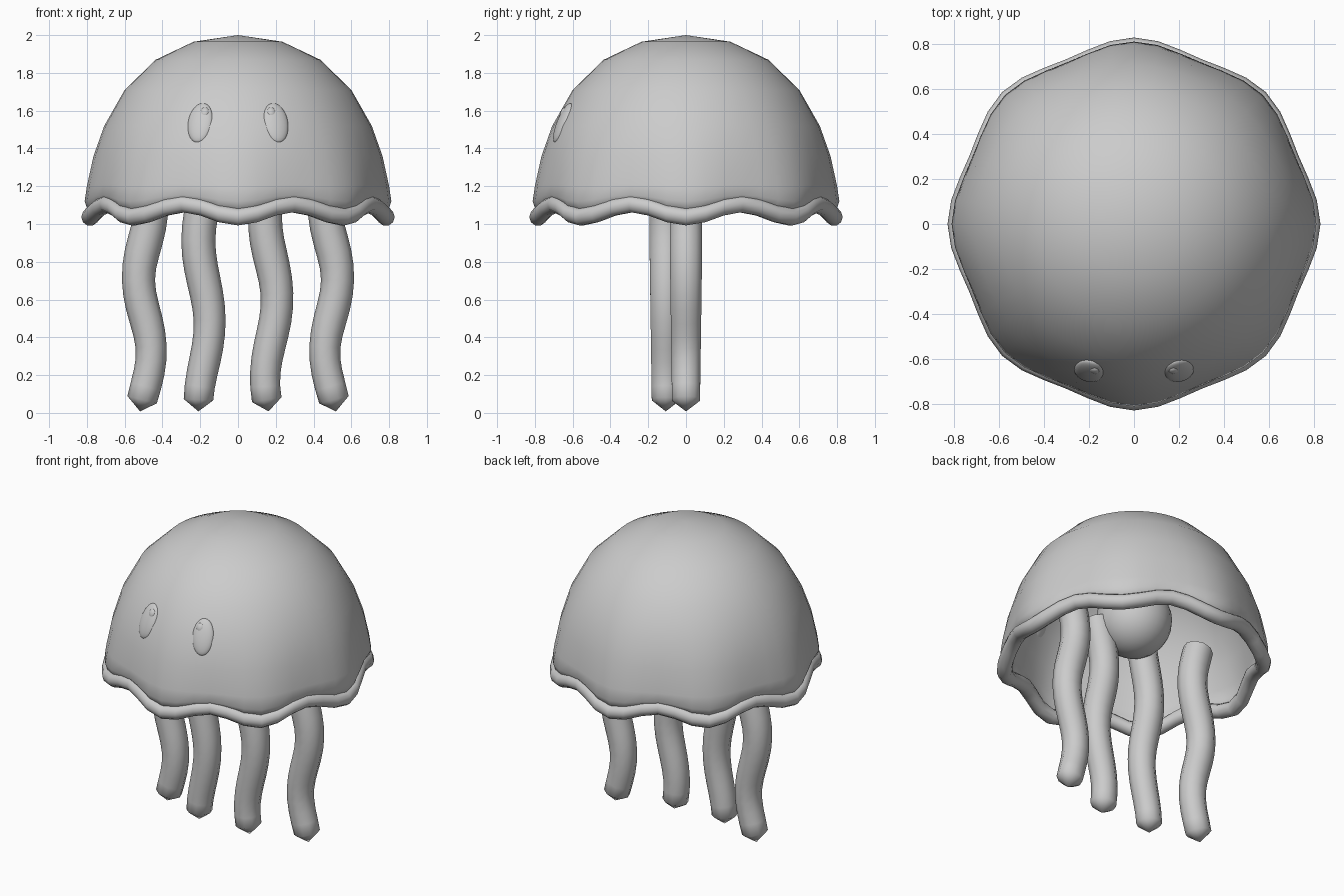
import bpy, bmesh, math
from mathutils import Vector, Matrix

cube = bpy.data.objects.get("Cube")
if cube:
    bpy.data.objects.remove(cube, do_unlink=True)

# One soft grey for the whole body
grey = bpy.data.materials.new("plain grey")
grey.use_nodes = True
colour = (0.6, 0.6, 0.6, 1)
grey.diffuse_color = colour
grey.node_tree.nodes["Principled BSDF"].inputs["Base Color"].default_value = colour

SEGMENTS = 48
LOBES = 8


def finish(bm, name):
    bmesh.ops.recalc_face_normals(bm, faces=bm.faces)
    for f in bm.faces:
        f.smooth = True
    mesh = bpy.data.meshes.new(name)
    bm.to_mesh(mesh)
    bm.free()
    mesh.materials.append(grey)
    obj = bpy.data.objects.new(name, mesh)
    bpy.context.collection.objects.link(obj)
    return obj


def bridge(bm, a, b):
    n = len(a)
    for i in range(n):
        bm.faces.new((a[i], a[(i + 1) % n], b[(i + 1) % n], b[i]))


def fan(bm, ring, tip):
    for i in range(len(ring)):
        bm.faces.new((ring[i], ring[(i + 1) % len(ring)], tip))


def ellipsoid(name, matrix, segments=24, rings=14):
    bm = bmesh.new()
    bmesh.ops.create_uvsphere(bm, u_segments=segments, v_segments=rings, radius=1, matrix=matrix)
    return finish(bm, name)


def scallop(angle):
    """0 on a lobe, 1 in the dip between two lobes."""
    return (1 - math.cos(LOBES * angle)) / 2


def scalloped_ring(radius, z, pinch, lift):
    ring = []
    for i in range(SEGMENTS):
        a = math.tau * i / SEGMENTS
        r = radius - pinch * scallop(a)
        ring.append(Vector((r * math.cos(a), r * math.sin(a), z + lift * scallop(a))))
    return ring


# Bell: stacked rings whose scallops fade out upward (radius, z, pinch, lift)
profile = [
    (0.783, 1.037, 0.037, 0.07),
    (0.812, 1.12, 0.034, 0.035),
    (0.8, 1.20, 0.027, 0.01),
    (0.765, 1.36, 0.015, 0),
    (0.708, 1.52, 0.005, 0),
    (0.6, 1.71, 0, 0),
    (0.435, 1.87, 0, 0),
    (0.235, 1.965, 0, 0),
]
bm = bmesh.new()
rings = [[bm.verts.new(p) for p in scalloped_ring(*row)] for row in profile]
for low, high in zip(rings, rings[1:]):
    bridge(bm, low, high)
fan(bm, rings[-1], bm.verts.new((0, 0, 2)))
bell = finish(bm, "bell")
shell = bell.modifiers.new("shell", 'SOLIDIFY')
shell.thickness = 0.03
shell.offset = -1

# Rim: rounded tube following the scalloped edge
bm = bmesh.new()
path = scalloped_ring(*profile[0])
loops = []
for p in path:
    out = Vector((p.x, p.y, 0)).normalized()
    loop = []
    for k in range(10):
        a = math.tau * k / 10
        loop.append(bm.verts.new(p + 0.047 * (math.cos(a) * out + math.sin(a) * Vector((0, 0, 1)))))
    loops.append(loop)
for i, loop in enumerate(loops):
    bridge(bm, loop, loops[(i + 1) % len(loops)])
finish(bm, "rim")

# Core inside the bell
ellipsoid("core", Matrix.Translation((0, 0, 1.355)) @ Matrix.Scale(0.23, 4))


# Tentacles: tapered wavy tubes with pointed tips
def tentacle(name, x, y, sway, crest, period):
    def centre(z):
        return x + sway * math.cos(math.tau * (z - crest) / period)
    bm = bmesh.new()
    sides, steps, foot, top = 10, 18, 0.07, 1.335
    rings = []
    for s in range(steps + 1):
        t = s / steps
        z = foot + (top - foot) * t
        r = 0.078 + 0.012 * min(1, t * 1.6)
        slope = (centre(z + 0.01) - centre(z - 0.01)) / 0.02
        ring = []
        for k in range(sides):
            a = math.tau * k / sides
            dx = r * math.cos(a)
            ring.append(bm.verts.new((centre(z) + dx, y + r * math.sin(a), z - slope * dx)))
        rings.append(ring)
    for low, high in zip(rings, rings[1:]):
        bridge(bm, low, high)
    fan(bm, rings[0], bm.verts.new((centre(0.02), y, 0.008)))
    bm.faces.new(rings[-1])
    obj = finish(bm, name)
    obj.data.polygons[-1].use_smooth = False


tentacle("tentacle_outer_left", 0.493, 0, 0.034, 0.71, 0.78)
tentacle("tentacle_outer_right", -0.493, 0, -0.034, 0.71, 0.78)
tentacle("tentacle_inner_left", 0.175, -0.107, 0.032, 0.6, 0.85)
tentacle("tentacle_inner_right", -0.18, -0.107, -0.03, 0.91, 0.87)

# Eyes: flattened ovals nearly flush with the bell, each with a small pupil
for side, word in ((1, "left"), (-1, "right")):
    turn = Matrix.Rotation(side * 0.29, 4, 'Z') @ Matrix.Rotation(-0.4, 4, 'X')
    tilt = Matrix.Rotation(side * -0.03, 4, 'Y')
    eye = Matrix.Translation((side * 0.2, -0.652, 1.535)) @ turn @ tilt
    ellipsoid("eye_" + word, eye @ Matrix.Diagonal((0.068, 0.027, 0.113, 1)))
    pupil = Matrix.Translation((side * 0.177, -0.648, 1.59)) @ turn
    ellipsoid("pupil_" + word, pupil @ Matrix.Diagonal((0.024, 0.016, 0.029, 1)), 16, 10)
